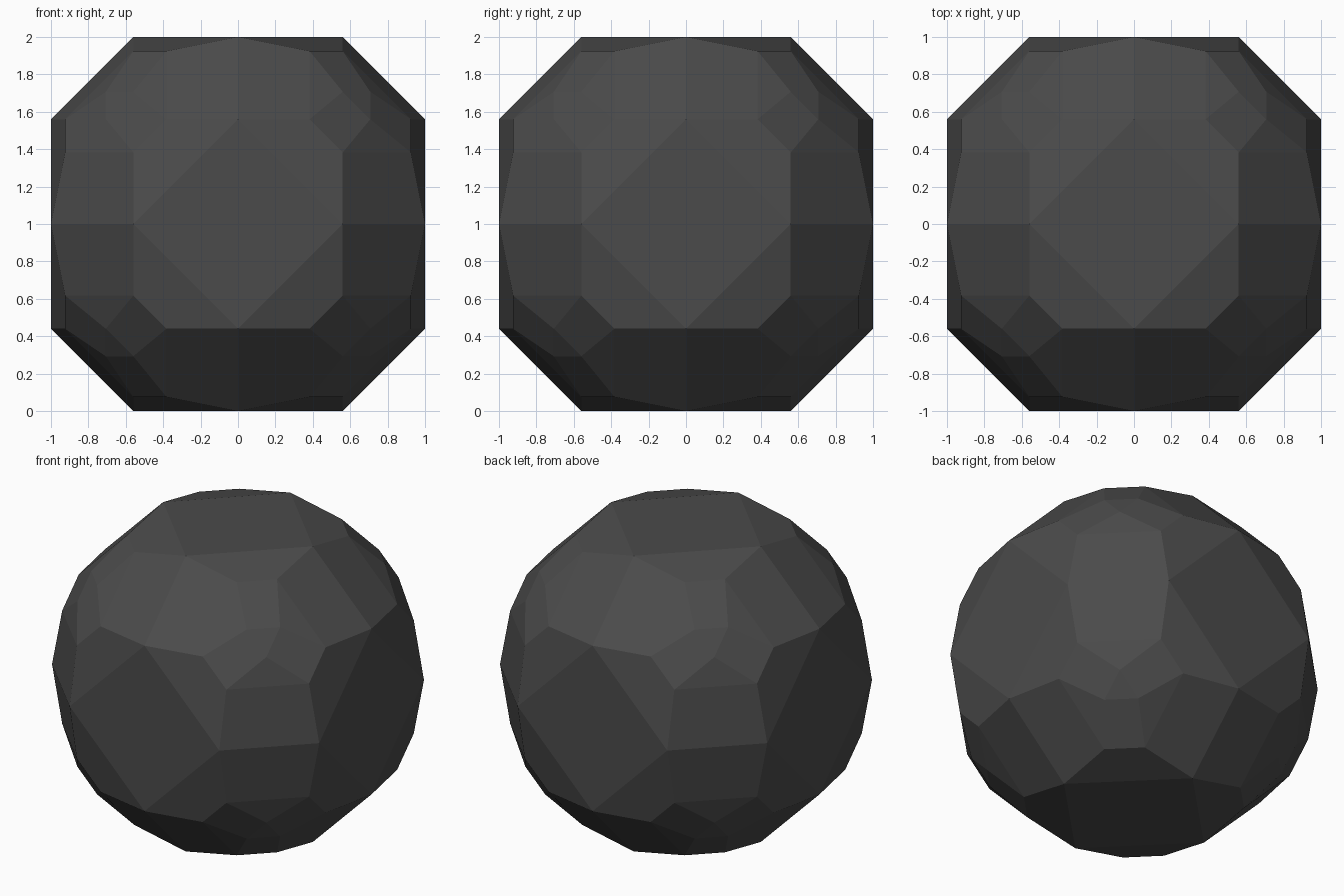
import bpy, bmesh, math
from mathutils import Vector

if "Cube" in bpy.data.objects:
    bpy.data.objects.remove(bpy.data.objects["Cube"])

RING_OFFSET = 0.56   # distance of each ring from the centre
SIDES = 16           # points in each ring

# one flat dark grey
grey = bpy.data.materials.new("dark grey")
grey.diffuse_color = (0.07, 0.07, 0.07, 1)
grey.use_nodes = True
grey.node_tree.nodes["Principled BSDF"].inputs["Base Color"].default_value = grey.diffuse_color

# six unit rings, a pair facing along each axis
bm = bmesh.new()
for axis in range(3):
    for side in (-1, 1):
        for i in range(SIDES):
            a = 2 * math.pi * i / SIDES
            p = Vector((0, 0, 1))
            p[axis] = side * RING_OFFSET
            p[(axis + 1) % 3] = math.cos(a)
            p[(axis + 2) % 3] = math.sin(a)
            bm.verts.new((p.x, p.y, p.z + 1))

# wrap the rings in a faceted skin and merge coplanar triangles
bmesh.ops.convex_hull(bm, input=bm.verts[:])
bmesh.ops.dissolve_limit(bm, angle_limit=math.radians(0.5),
                         verts=bm.verts[:], edges=bm.edges[:])
bmesh.ops.recalc_face_normals(bm, faces=bm.faces[:])

mesh = bpy.data.meshes.new("faceted_ball")
bm.to_mesh(mesh)
bm.free()
mesh.materials.append(grey)
ball = bpy.data.objects.new("faceted_ball", mesh)
bpy.context.collection.objects.link(ball)
